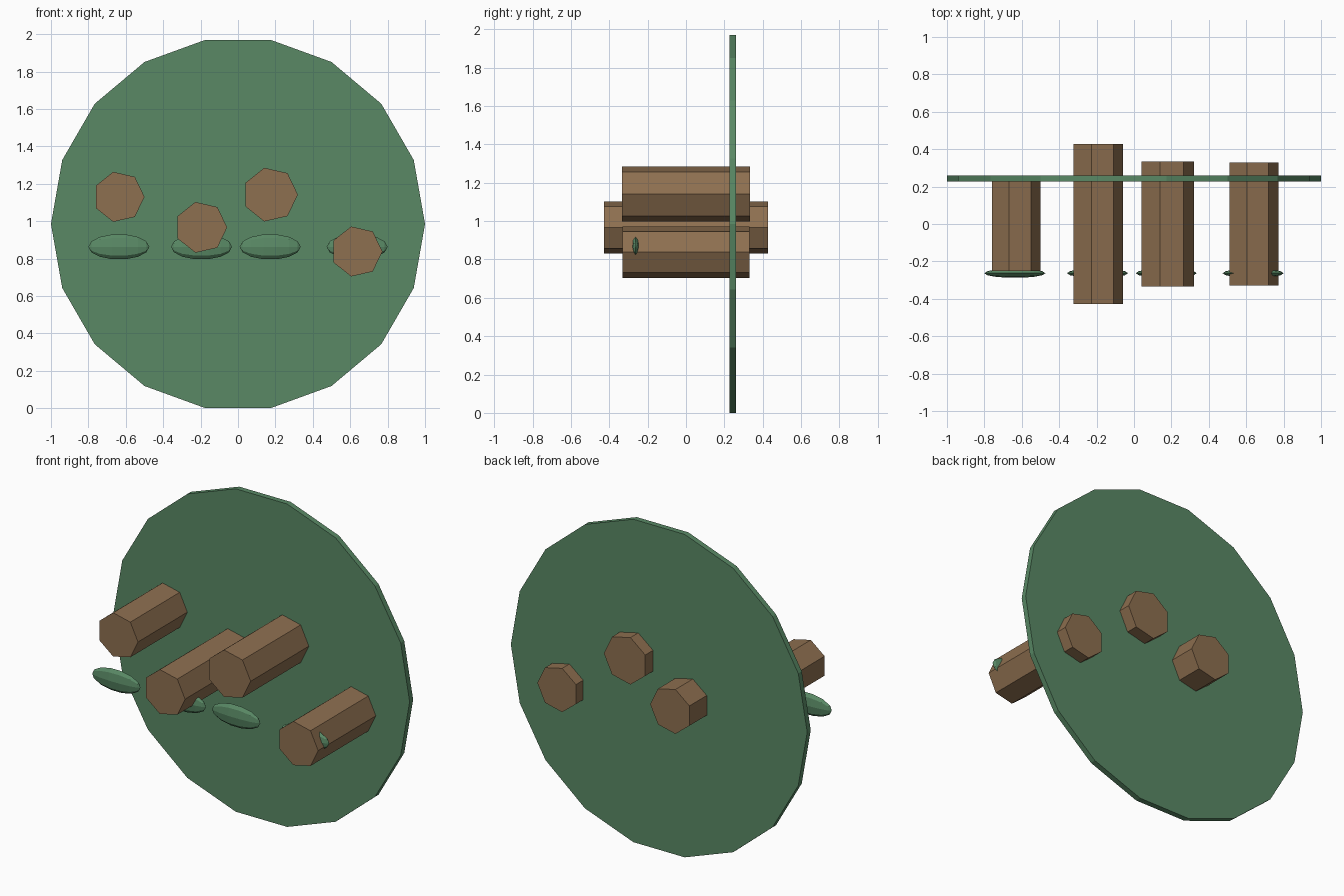
import bpy
from math import pi

if "Cube" in bpy.data.objects:
    bpy.data.objects.remove(bpy.data.objects["Cube"])


def material(name, color):
    m = bpy.data.materials.new(name)
    m.diffuse_color = color
    m.use_nodes = True
    m.node_tree.nodes["Principled BSDF"].inputs["Base Color"].default_value = m.diffuse_color
    return m


green = material("green", (0.10, 0.25, 0.13, 1))
brown = material("brown", (0.27, 0.16, 0.08, 1))


def finish(name, mat):
    ob = bpy.context.object
    ob.name = name
    ob.data.materials.append(mat)
    return ob


def cylinder(name, sides, radius, depth, loc, mat):
    # prism along y with one corner pointing to +x
    bpy.ops.mesh.primitive_cylinder_add(vertices=sides, radius=radius, depth=depth)
    ob = finish(name, mat)
    me = ob.data
    for v in me.vertices:
        x, y, z = v.co
        # primitive's first corner lies on +y: map it to +x, axis to +y
        v.co = (y, z, x)
    me.flip_normals() if me.polygons[0].normal.dot(me.polygons[0].center) < 0 else None
    ob.location = loc
    return ob


# round green backing disc
cylinder("backing_disc", 18, 1.0, 0.034, (0, 0.243, 0.985), green)

# logs: x, z, radius, length
logs = [(-0.637, 1.13, 0.137, 0.50),
        (-0.197, 0.967, 0.139, 0.855),
        (0.173, 1.142, 0.147, 0.67),
        (0.635, 0.838, 0.137, 0.66)]
for i, (x, z, r, length) in enumerate(logs):
    cylinder(f"log_{i + 1}", 7, r, length, (x, 0, z), brown)

# flattened leaves in a row near the log fronts
for i, x in enumerate((-0.637, -0.195, 0.172, 0.637)):
    bpy.ops.mesh.primitive_uv_sphere_add(segments=8, ring_count=7, radius=1,
                                         location=(x, -0.263, 0.863),
                                         rotation=(0, pi / 2, 0))
    leaf = finish(f"leaf_{i + 1}", green)
    leaf.scale = (0.068, 0.025, 0.163)
